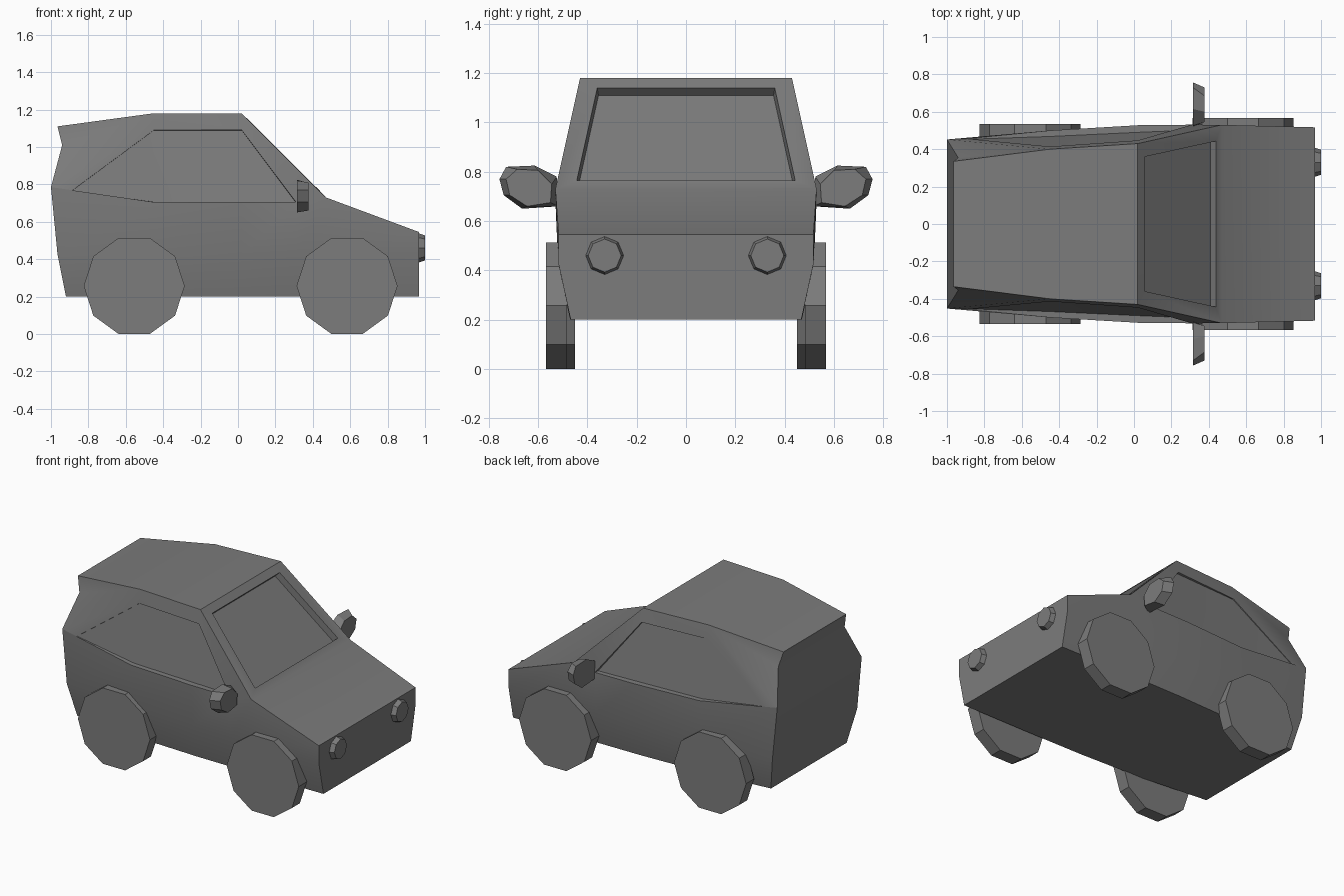
import bpy, bmesh
from math import sin, cos, pi, radians

if "Cube" in bpy.data.objects:
    bpy.data.objects.remove(bpy.data.objects["Cube"])

paint = bpy.data.materials.new("dark_grey")
paint.diffuse_color = (0.2, 0.2, 0.2, 1)
paint.use_nodes = True
paint.node_tree.nodes["Principled BSDF"].inputs["Base Color"].default_value = paint.diffuse_color


def finish(name, bm):
    bmesh.ops.recalc_face_normals(bm, faces=bm.faces)
    me = bpy.data.meshes.new(name)
    bm.to_mesh(me)
    bm.free()
    me.materials.append(paint)
    ob = bpy.data.objects.new(name, me)
    bpy.context.collection.objects.link(ob)
    return ob


def prism(name, ring_a, ring_b):
    """Solid between two rings with equal point counts."""
    bm = bmesh.new()
    a = [bm.verts.new(p) for p in ring_a]
    b = [bm.verts.new(p) for p in ring_b]
    bm.faces.new(a)
    bm.faces.new(b)
    n = len(a)
    for i in range(n):
        j = (i + 1) % n
        bm.faces.new((a[i], a[j], b[j], b[i]))
    return finish(name, bm)


def circle(n, r):
    return [(r * cos(2 * pi * i / n), r * sin(2 * pi * i / n)) for i in range(n)]


# Body: named points of one half (x, half width, z)
P = {}
stations = [-0.92, -0.45, 0.02, 0.31, 0.47, 0.968]
for i, (x, y) in enumerate(zip(stations, [0.405, 0.45, 0.468, 0.47, 0.47, 0.468])):
    P[f"L{i}"] = (x, y, 0.2)
    P[f"M{i}"] = (x if i else -0.965, y + 0.049, 0.425)
belt = [(-1, 0.452, 0.785), (-0.45, 0.5, 0.705), (0.02, 0.528, 0.705),
        (0.31, 0.531, 0.705), (0.47, 0.53, 0.73), (0.968, 0.517, 0.545)]
P.update({f"B{i}": p for i, p in enumerate(belt)})
P.update(
    # roof line and tail overhang
    R0=(-0.965, 0.335, 1.11), R1=(-0.45, 0.40, 1.18), R2=(0.02, 0.43, 1.18), S=(-0.94, 0.355, 1.01),
    # side window opening and its sunken pane
    Wa=(-0.89, 0.456, 0.765), Wb=(-0.45, 0.414, 1.09), Wc=(0.02, 0.447, 1.09),
    Ia=(-0.887, 0.453, 0.766), Ib=(-0.45, 0.407, 1.089), Ic=(0.02, 0.43, 1.089),
    Id=(0.307, 0.502, 0.706), Ie=(0.02, 0.49, 0.706), If=(-0.45, 0.468, 0.706),
    # windscreen opening and its sunken pane
    G0=(0.06, 0.36, 1.14), G1=(0.438, 0.443, 0.765),
    H0=(0.03, 0.355, 1.11), H1=(0.408, 0.438, 0.735))

half_faces = [f"L{i} L{i+1} M{i+1} M{i}" for i in range(5)]
half_faces += [f"M{i} M{i+1} B{i+1} B{i}" for i in range(5)]
half_faces += ["B0 B1 Wa", "B0 Wa Wb R1", "R1 Wb Wc R2", "R2 Wc B3 B4", "R1 R0 S", "R1 S B0",
               "Wa B1 If Ia", "B1 B2 Ie If", "B2 B3 Id Ie", "B3 Wc Ic Id", "Wc Wb Ib Ic",
               "Wb Wa Ia Ib", "Ia If Ib", "If Ie Ic Ib", "Ie Id Ic",
               "B4 G1 G0 R2", "G1 H1 H0 G0"]
# Faces spanning left to right
spans = [f"L{i} L{i+1}" for i in range(5)]
spans += ["L5 M5", "M5 B5", "B5 B4", "B4 G1", "G1 H1", "H1 H0", "H0 G0", "G0 R2",
          "R2 R1", "R1 R0", "R0 S", "S B0", "B0 M0", "M0 L0"]

bm = bmesh.new()
left = {k: bm.verts.new((x, -y, z)) for k, (x, y, z) in P.items()}
right = {k: bm.verts.new(p) for k, p in P.items()}
for f in half_faces:
    keys = f.split()
    bm.faces.new([left[k] for k in keys])
    bm.faces.new([right[k] for k in reversed(keys)])
for s in spans:
    a, b = s.split()
    bm.faces.new((left[a], left[b], right[b], right[a]))
body = finish("car_body", bm)
bpy.context.view_layer.objects.active = body
body.select_set(True)
bpy.ops.object.shade_smooth_by_angle(angle=radians(30))

mirror_back = [(0.757, 0.77), (0.73, 0.82), (0.615, 0.825), (0.525, 0.78),
               (0.515, 0.66), (0.665, 0.65), (0.74, 0.705)]
mirror_front = [(0.73, 0.77), (0.685, 0.81), (0.60, 0.806), (0.545, 0.75),
                (0.55, 0.675), (0.645, 0.66), (0.715, 0.705)]

for side, s in (("left", 1), ("right", -1)):
    # Ten-sided wheels, front pair slightly wider apart
    for end, x, y0, y1 in (("front", 0.583, 0.482, 0.568), ("rear", -0.555, 0.45, 0.535)):
        c = circle(10, 0.27)
        prism(f"{end}_wheel_{side}",
              [(x + u, s * y0, 0.2568 + v) for u, v in c],
              [(x + u, s * y1, 0.2568 + v) for u, v in c])

    # Tapered eight-sided headlights
    prism(f"headlight_{side}",
          *[[(x, s * 0.33 + u, 0.46 + v) for u, v in circle(8, r)]
            for x, r in ((0.965, 0.078), (1.0, 0.067))])

    # Door mirrors
    prism(f"door_mirror_{side}",
          [(0.315, s * y, z) for y, z in mirror_back],
          [(0.377, s * y, z) for y, z in mirror_front])
